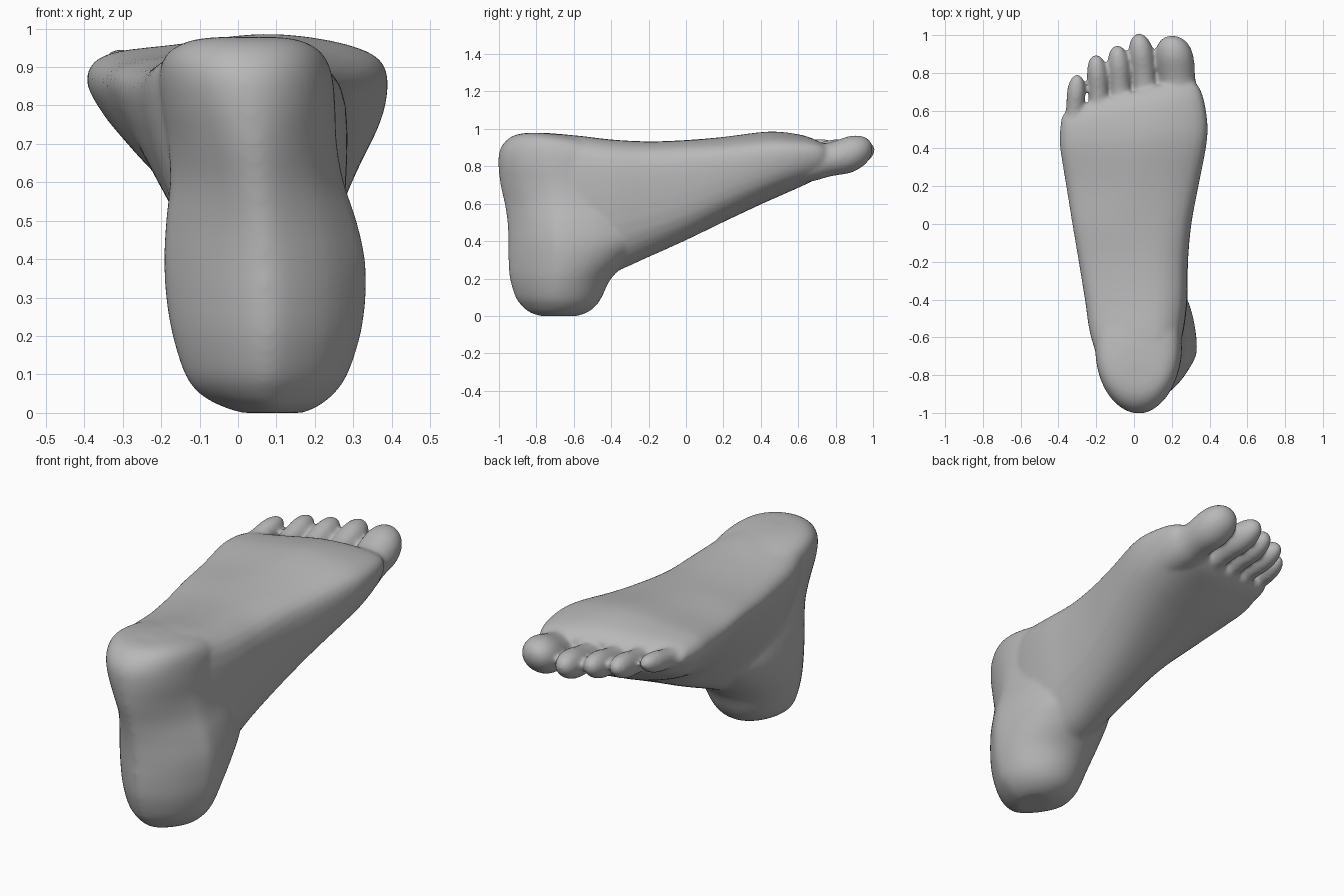
import bpy, bmesh, math
from mathutils import Vector

cube = bpy.data.objects.get("Cube")
if cube:
    bpy.data.objects.remove(cube, do_unlink=True)


def spline(points, steps, closed):
    """Smooth curve passing through all the points."""
    n, out = len(points), []

    def at(i):
        return points[i % n] if closed else points[max(0, min(n - 1, i))]

    for i in range(n if closed else n - 1):
        a, b, c, d = at(i - 1), at(i), at(i + 1), at(i + 2)
        for s in range(steps):
            t = s / steps
            out.append(0.5 * (2 * b + (c - a) * t + (2 * a - 5 * b + 4 * c - d) * t * t
                              + (3 * b - a - 3 * c + d) * t ** 3))
    if not closed:
        out.append(points[-1])
    return out


def loft(bm, rings, ring_steps=3, path_steps=4):
    """Closed smooth skin over a row of matching rings."""
    rings = [spline(r, ring_steps, True) for r in rings]
    rails = [spline(list(col), path_steps, False) for col in zip(*rings)]
    verts = [[bm.verts.new(p) for p in rail] for rail in rails]
    n, m = len(verts), len(verts[0])
    faces = []
    for i in range(n):
        a, b = verts[i], verts[(i + 1) % n]
        faces += [bm.faces.new((a[j], b[j], b[j + 1], a[j + 1])) for j in range(m - 1)]
    faces.append(bm.faces.new([v[0] for v in verts]))
    faces.append(bm.faces.new([v[-1] for v in reversed(verts)]))
    bmesh.ops.recalc_face_normals(bm, faces=faces)


def circle(count):
    return [(math.cos(k * math.tau / count), math.sin(k * math.tau / count))
            for k in range(count)]


def clamp(t):
    return max(0.0, min(1.0, t))


def power(value, p):
    return math.copysign(abs(value) ** p, value)


bm = bmesh.new()

# Ankle and heel: level slices (z, x min, x max, y back, y front)
ankle = [
    (0.0, 0.01, 0.17, -0.78, -0.58),
    (0.018, -0.045, 0.21, -0.835, -0.53),
    (0.05, -0.1, 0.25, -0.875, -0.485),
    (0.1, -0.138, 0.285, -0.912, -0.45),
    (0.2, -0.17, 0.318, -0.942, -0.4),
    (0.3, -0.187, 0.332, -0.95, -0.3),
    (0.4, -0.192, 0.33, -0.95, -0.2),
    (0.5, -0.187, 0.308, -0.955, -0.2),
    (0.6, -0.177, 0.275, -0.97, -0.2),
    (0.7, -0.182, 0.257, -0.992, -0.2),
    (0.8, -0.198, 0.253, -1.003, -0.2),
    (0.88, -0.205, 0.245, -0.998, -0.25),
    (0.935, -0.185, 0.22, -0.965, -0.45),
    (0.967, -0.13, 0.17, -0.915, -0.62),
    (0.978, -0.06, 0.11, -0.86, -0.74),
]
rings = []
for z, x0, x1, y0, y1 in ankle:
    ym = min(-0.66, (y0 + y1) / 2)
    pinch = 1 + 0.33 * clamp((0.85 - z) / 0.3)     # tendon ridge at the back
    ring = []
    for c, s in circle(16):
        if s < 0:
            c, s = power(c, pinch), power(s, pinch)
        ring.append(Vector(((x0 + x1) / 2 + (x1 - x0) / 2 * c,
                            ym + s * (y1 - ym if s > 0 else ym - y0), z)))
    rings.append(ring)
loft(bm, rings)

# Instep and sole: the cross-section blends from arch to ball along the foot
arch = [(-1, .82), (-.8, .55), (-.5, .3), (-.1, .06), (.25, 0), (.62, .05), (.9, .24),
        (1, .6), (.94, .87), (.6, .98), (.1, 1), (-.45, .98), (-.88, .93)]
ball = [(-1, .68), (-.92, .45), (-.72, .22), (-.2, .04), (.25, 0), (.62, .06), (.9, .27),
        (1, .58), (.94, .82), (.62, .95), (.15, 1), (-.4, .92), (-.86, .85)]
# (y, x min, x max, z bottom, z top, slant)
stations = [
    (-0.82, -0.15, 0.19, 0.5, 0.976, 0),
    (-0.6, -0.228, 0.255, 0.2, 0.966, 0),
    (-0.4, -0.26, 0.282, 0.23, 0.943, 0),
    (-0.2, -0.293, 0.285, 0.315, 0.933, 0),
    (0.0, -0.327, 0.303, 0.405, 0.94, 0),
    (0.2, -0.36, 0.34, 0.502, 0.957, 0),
    (0.4, -0.39, 0.382, 0.598, 0.983, 0.04),
    (0.5, -0.394, 0.388, 0.645, 0.984, 0.1),
    (0.6, -0.39, 0.365, 0.695, 0.968, 0.2),
    (0.66, -0.385, 0.33, 0.728, 0.945, 0.25),
    (0.7, -0.35, 0.27, 0.765, 0.915, 0.25),
]
rings = []
for y, x0, x1, z0, z1, slant in stations:
    ring = []
    for a, b in zip(arch, ball):
        u, v = Vector(a).lerp(Vector(b), clamp(y / 0.5))
        x = (x0 + x1) / 2 + u * (x1 - x0) / 2
        ring.append(Vector((x, y + slant * x, z0 + v * (z1 - z0))))
    rings.append(ring)
loft(bm, rings)

# Toes: (base x, base y, tip x, tip y, pad half width, pad half height, tip z)
toes = [
    (0.25, 0.55, 0.202, 0.998, 0.103, 0.1, 0.893),
    (0.075, 0.55, 0.027, 1.01, 0.068, 0.078, 0.888),
    (-0.06, 0.52, -0.088, 0.947, 0.06, 0.072, 0.893),
    (-0.175, 0.48, -0.201, 0.897, 0.056, 0.066, 0.898),
    (-0.325, 0.42, -0.3, 0.792, 0.05, 0.055, 0.908),
]
# (distance along the toe, relative width, relative height)
shape = [(0, .95, .85), (.3, 1, .95), (.5, .96, .92), (.72, 1, 1), (.86, .88, .86),
         (.95, .6, .58), (.99, .28, .26), (1, .06, .06)]
for bx, by, tx, ty, w, h, tz in toes:
    rings = []
    for t, fw, fh in shape:
        cx, cy = bx + t * (tx - bx), by + t * (ty - by)
        cz = tz - 1.1 * h * (1 - t)
        rings.append([Vector((cx + w * fw * c, cy, cz + h * fh * s)) for c, s in circle(10)])
    loft(bm, rings)

mesh = bpy.data.meshes.new("foot")
bm.to_mesh(mesh)
bm.free()
foot = bpy.data.objects.new("foot", mesh)
bpy.context.collection.objects.link(foot)

# Plain grey clay
clay = bpy.data.materials.new("grey clay")
clay.use_nodes = True
grey = (0.48, 0.48, 0.48, 1)
clay.diffuse_color = grey
clay.node_tree.nodes["Principled BSDF"].inputs["Base Color"].default_value = grey
mesh.materials.append(clay)

# Fuse the parts into one skin and soften the joins
fuse = foot.modifiers.new("fuse", 'REMESH')
fuse.mode = 'VOXEL'
fuse.voxel_size = 0.01
fuse.use_smooth_shade = True
soften = foot.modifiers.new("soften", 'SMOOTH')
soften.factor = 0.5
soften.iterations = 18
